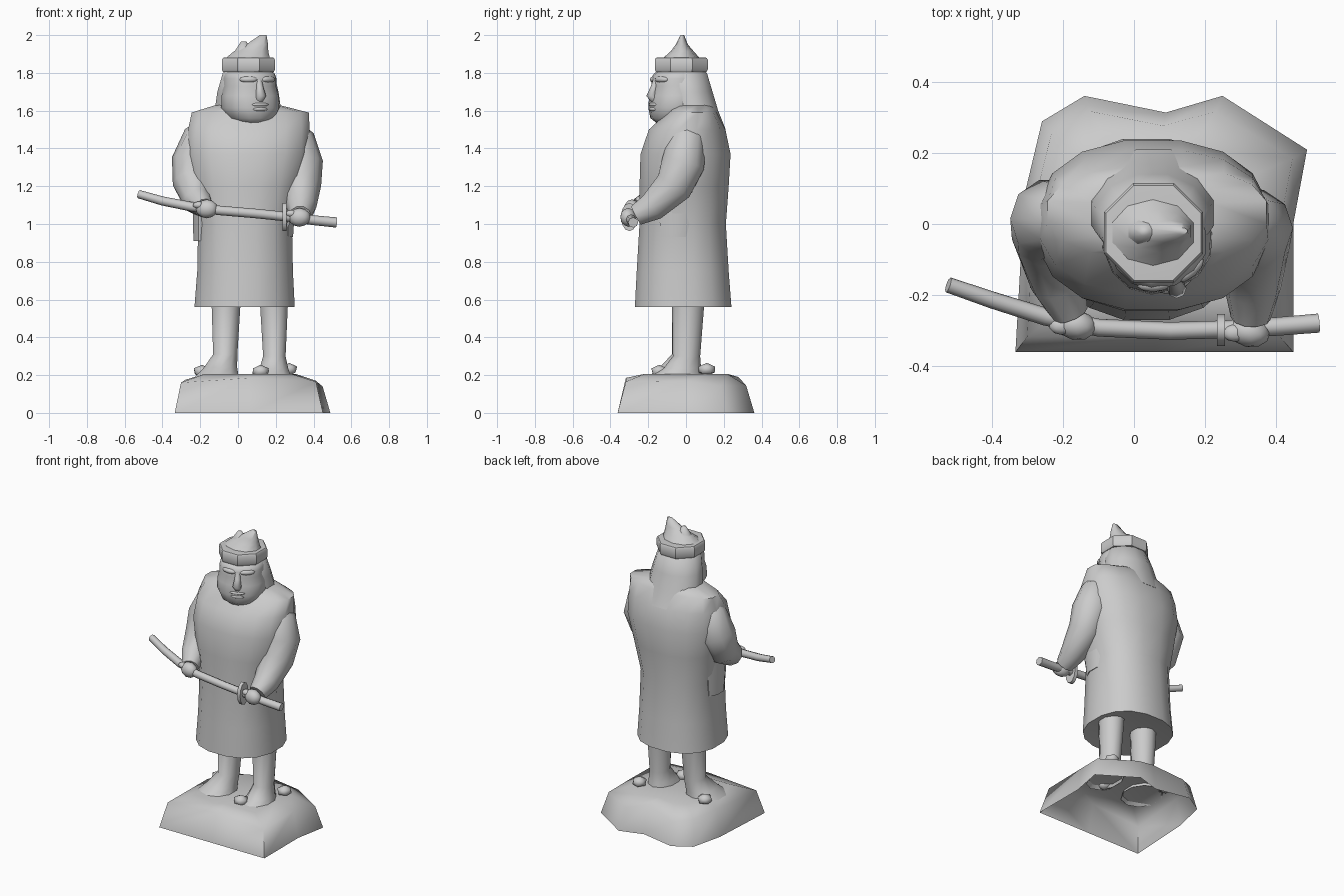
import bpy, bmesh, math
from mathutils import Vector, Matrix

if "Cube" in bpy.data.objects:
    bpy.data.objects.remove(bpy.data.objects["Cube"])

stone = bpy.data.materials.new("grey stone")
stone.use_nodes = True
stone.diffuse_color = (0.6, 0.6, 0.6, 1)
stone.node_tree.nodes["Principled BSDF"].inputs["Base Color"].default_value = (0.6, 0.6, 0.6, 1)


def finish(name, bm, angle=50):
    bmesh.ops.recalc_face_normals(bm, faces=bm.faces)
    me = bpy.data.meshes.new(name)
    bm.to_mesh(me)
    bm.free()
    me.materials.append(stone)
    ob = bpy.data.objects.new(name, me)
    bpy.context.collection.objects.link(ob)
    bpy.ops.object.select_all(action='DESELECT')
    ob.select_set(True)
    bpy.context.view_layer.objects.active = ob
    bpy.ops.object.shade_smooth_by_angle(angle=math.radians(angle))


def skin(name, rings, caps=(True, True), angle=50):
    """Join rings of points into a skin."""
    bm = bmesh.new()
    loops = [[bm.verts.new(p) for p in r] for r in rings]
    n = len(loops[0])
    for a, b in zip(loops, loops[1:]):
        for i in range(n):
            j = (i + 1) % n
            bm.faces.new((a[i], a[j], b[j], b[i]))
    for use, loop in zip(caps, (loops[0], loops[-1])):
        if use:
            bm.faces.new(loop)
    finish(name, bm, angle)


def loft(name, rows, n=16, power=2.0, turn=0, pivot=(0, 0), **kw):
    """Stack rounded outlines given as x0, x1, y0, y1, z."""
    rot = Matrix.Rotation(turn, 3, 'Z')
    piv = Vector((*pivot, 0))
    rings = []
    for x0, x1, y0, y1, z in rows:
        ring = []
        for i in range(n):
            t = math.tau * (i + 0.5) / n
            c, s = math.cos(t), math.sin(t)
            px = math.copysign(abs(c) ** (2 / power), c)
            py = math.copysign(abs(s) ** (2 / power), s)
            p = Vector(((x0 + x1) / 2 + px * (x1 - x0) / 2,
                        (y0 + y1) / 2 + py * (y1 - y0) / 2, z))
            ring.append(rot @ (p - piv) + piv)
        rings.append(ring)
    skin(name, rings, **kw)


def tube(name, path, n=8, **kw):
    """Round limb along points given as x, y, z, radius, with a steady frame."""
    pts = [Vector(p[:3]) for p in path]
    rings = []
    for k, p in enumerate(pts):
        d = (pts[min(k + 1, len(pts) - 1)] - pts[max(k - 1, 0)]).normalized()
        # A sideways run is framed by depth, any other run by width
        ref = Vector((0, 1, 0)) if abs(d.x) > 0.75 else Vector((1, 0, 0))
        u = (ref - d * ref.dot(d)).normalized()
        v = d.cross(u)
        rings.append([p + (u * math.cos(math.tau * i / n) + v * math.sin(math.tau * i / n)) * path[k][3]
                      for i in range(n)])
    skin(name, rings, **kw)


def blob(name, pos, size, turn=0, sub=2):
    bm = bmesh.new()
    m = Matrix.Translation(pos) @ Matrix.Rotation(turn, 4, 'Z') @ Matrix.Diagonal((*size, 1))
    bmesh.ops.create_icosphere(bm, subdivisions=sub, radius=1, matrix=m)
    finish(name, bm)


# Rock base, hollow underneath
outline = [(-.335, -.362), (.06, -.362), (.45, -.362), (.45, 0), (.489, .21), (.25, .362),
           (.09, .315), (-.14, .362), (-.26, .29), (-.31, .08)]
heights = [.16, .185, .165, .17, .14, .145, .19, .145, .165, .175]
rim = [(x * .91 + .003, y * .88, h) for (x, y), h in zip(outline, heights)]
shelf = [(x * .58 + .02, y * .6, .207) for x, y in outline]
skin("rock_base", [[(x, y, 0) for x, y in outline], rim, shelf], caps=(False, True), angle=75)

# Robe, with sharp shoulder corners
loft("robe", [(-.10, .17, -.15, .12, .58), (-.235, .305, -.275, .245, .56), (-.22, .295, -.265, .23, .75),
              (-.215, .29, -.25, .215, 1.0), (-.25, .34, -.25, .23, 1.2), (-.28, .385, -.245, .24, 1.37),
              (-.27, .385, -.20, .212, 1.50), (-.25, .38, -.10, .165, 1.59), (-.12, .22, -.08, .145, 1.63)],
     power=2.3, angle=55)

# Sleeves, with the hand end drawn forward
tube("right_sleeve", [(-.13, .0, 1.55, .05), (-.19, .015, 1.46, .10), (-.23, .01, 1.33, .122),
                      (-.24, -.04, 1.21, .105), (-.215, -.17, 1.12, .077), (-.18, -.255, 1.085, .052)],
     n=10, angle=70)
tube("left_sleeve", [(.26, .0, 1.54, .05), (.305, .005, 1.45, .10), (.33, -.015, 1.32, .12),
                     (.335, -.065, 1.20, .105), (.335, -.18, 1.09, .08), (.33, -.265, 1.045, .057)],
     n=10, angle=70)
loft("right_sleeve_fold", [(-.24, -.14, -.12, .06, .91), (-.245, -.13, -.15, .08, 1.15)], n=8)
loft("left_sleeve_fold", [(.20, .295, -.14, .05, .93), (.20, .31, -.16, .08, 1.15)], n=8)

# Hands, with thumbs
for side, x, y, z in (("right", -.165, -.285, 1.08), ("left", .325, -.305, 1.035)):
    blob(side + "_hand", (x, y, z), (.06, .043, .05), turn=-.2)
    blob(side + "_thumb", (x - .04, y - .003, z + .02), (.035, .025, .02))

# Sword
tube("sword", [(-.525, -.172, 1.158, .022), (-.40, -.215, 1.122, .024), (-.25, -.262, 1.092, .025),
               (-.10, -.293, 1.072, .025), (.10, -.302, 1.055, .025), (.245, -.298, 1.04, .025),
               (.40, -.29, 1.02, .026), (.522, -.28, 1.008, .027)])
guard = [[(x, -.30 + .045 * math.cos(math.tau * i / 12), 1.037 + .075 * math.sin(math.tau * i / 12))
          for i in range(12)] for x in (.235, .257)]
skin("sword_guard", guard)

# Legs that flare into the feet
loft("right_leg", [(-.235, .01, -.20, .08, .19), (-.185, .0, -.14, .075, .24), (-.135, .0, -.075, .075, .31),
                   (-.145, .02, -.075, .10, .62)], n=10, angle=70, caps=(False, True))
loft("left_leg", [(.09, .285, -.19, .09, .19), (.11, .27, -.12, .08, .235), (.13, .255, -.07, .075, .30),
                  (.11, .27, -.075, .10, .62)], n=10, angle=70, caps=(False, True))

# Pebbles
for i, (x, y, z) in enumerate([(.27, .11, .23), (.12, -.14, .22), (-.19, .07, .22)]):
    blob("pebble_%d" % (i + 1), (x, y, z), (.048, .05, .035), turn=i, sub=1)

# Hair falling onto the shoulders
loft("hair", [(-.14, .25, -.07, .215, 1.50), (-.13, .235, -.10, .175, 1.60), (-.115, .22, -.12, .145, 1.70),
              (-.085, .195, -.14, .115, 1.80), (-.05, .16, -.11, .08, 1.82)], n=12, angle=70)

# Head and face, turned toward the left
pivot = (.055, -.02)
turn = math.radians(22)
loft("head", [(-.01, .12, -.15, .05, 1.525), (-.07, .18, -.19, .08, 1.56), (-.10, .21, -.198, .10, 1.615),
              (-.097, .207, -.193, .10, 1.68), (-.085, .195, -.18, .10, 1.73), (-.085, .195, -.185, .10, 1.77),
              (-.078, .188, -.165, .10, 1.80), (-.03, .14, -.11, .06, 1.82)],
     n=14, power=2.2, turn=turn, pivot=pivot, angle=70)


def on_face(x, y, z):
    return Matrix.Rotation(turn, 3, 'Z') @ Vector((x, y, 0)) + Vector((*pivot, z))


tube("nose", [(*on_face(0, -.145, 1.775), .015), (*on_face(0, -.16, 1.72), .02),
              (*on_face(0, -.175, 1.68), .028), (*on_face(0, -.155, 1.66), .024)], angle=80)
blob("upper_lip", on_face(0, -.164, 1.632), (.05, .018, .012), turn)
blob("lower_lip", on_face(0, -.164, 1.608), (.044, .018, .013), turn)
for s, side in ((-1, "right"), (1, "left")):
    blob(side + "_brow", on_face(s * .055, -.139, 1.765), (.05, .022, .018), turn + s * .35)

# Hat band and bent crown
loft("hat_band", [(-.09, .20, -.17, .12, 1.805), (-.097, .207, -.177, .127, 1.818),
                  (-.097, .207, -.177, .127, 1.87), (-.09, .20, -.17, .12, 1.88),
                  (-.06, .17, -.14, .09, 1.882)], n=8, angle=35)
loft("crown", [(-.075, .175, -.125, .075, 1.875), (-.025, .165, -.08, .04, 1.915),
               (.04, .162, -.055, .01, 1.95), (.115, .152, -.03, -.01, 2.0)], n=10, angle=70)
loft("crown_bump", [(-.04, .09, -.075, .03, 1.89), (-.01, .07, -.055, .01, 1.93),
                    (.015, .045, -.035, -.01, 1.967)], n=8, angle=70)
